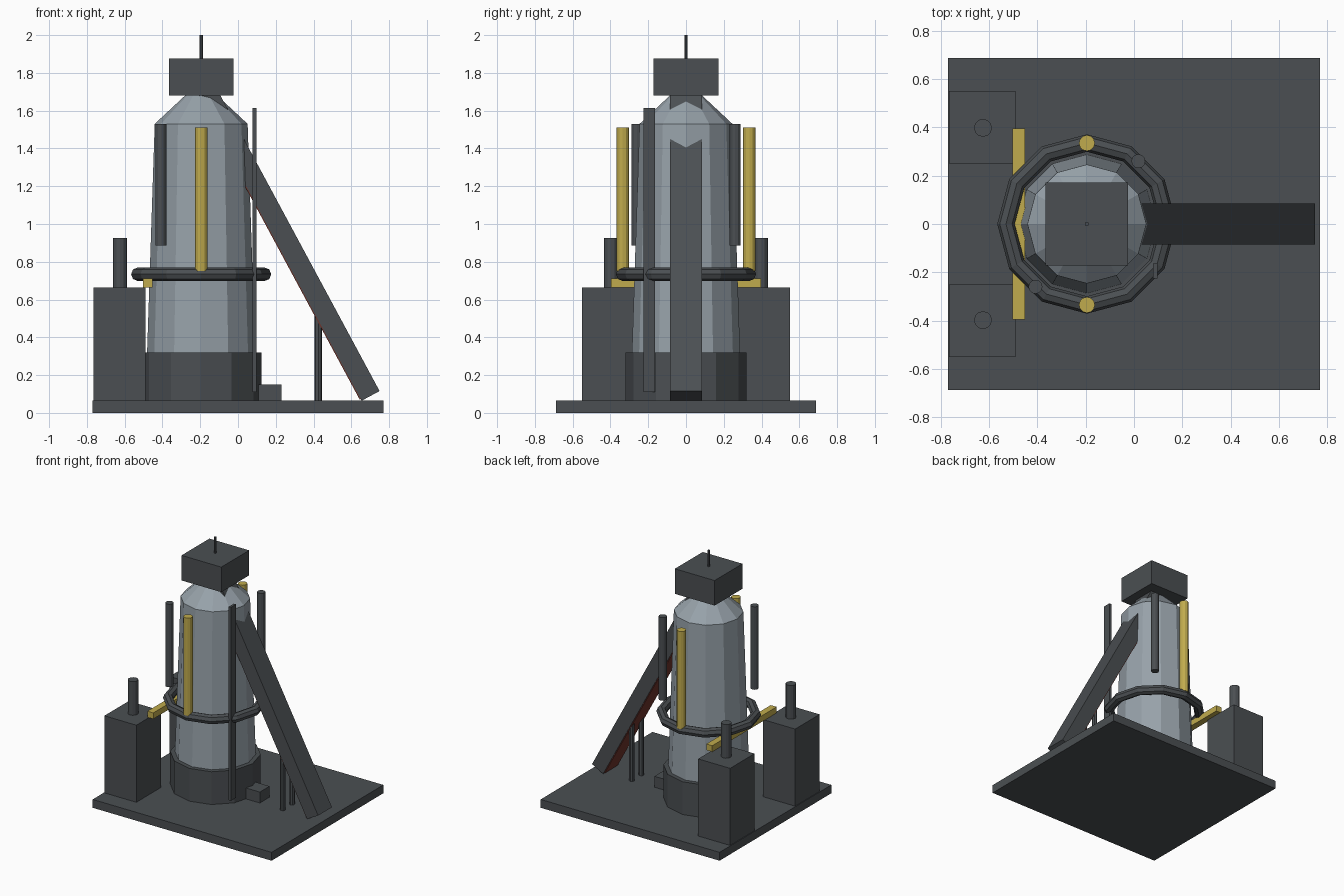
import bpy, bmesh, math
from mathutils import Vector, Matrix

if "Cube" in bpy.data.objects:
    bpy.data.objects.remove(bpy.data.objects["Cube"])

AXIS = -0.195  # x of the tower's centre line
GROUND = 0.065  # top of the base slab


def material(name, color):
    m = bpy.data.materials.new(name)
    m.use_nodes = True
    m.diffuse_color = (*color, 1)
    m.node_tree.nodes["Principled BSDF"].inputs["Base Color"].default_value = (*color, 1)
    return m


DARK = material("dark grey metal", (0.07, 0.078, 0.085))
STEEL = material("pale steel", (0.31, 0.36, 0.40))
YELLOW = material("safety yellow", (0.53, 0.41, 0.075))
RED = material("dark red", (0.16, 0.035, 0.025))


def finish(bm, name, mat):
    bmesh.ops.recalc_face_normals(bm, faces=bm.faces)
    mesh = bpy.data.meshes.new(name)
    bm.to_mesh(mesh)
    bm.free()
    mesh.materials.append(mat)
    ob = bpy.data.objects.new(name, mesh)
    bpy.context.collection.objects.link(ob)
    return ob


def box(name, mat, x, y, z):
    """Box from (min, max) ranges."""
    bm = bmesh.new()
    bmesh.ops.create_cube(bm, size=1)
    for v in bm.verts:
        v.co = [r[0] + (r[1] - r[0]) * (c + 0.5) for r, c in zip((x, y, z), v.co)]
    return finish(bm, name, mat)


def tube(name, mat, x, y, z, r1, r2=None, sides=12):
    """Upright cylinder or cone between two heights."""
    bm = bmesh.new()
    bmesh.ops.create_cone(bm, cap_ends=True, segments=sides, radius1=r1,
                          radius2=r1 if r2 is None else r2, depth=z[1] - z[0],
                          matrix=Matrix.Translation((x, y, (z[0] + z[1]) / 2)))
    return finish(bm, name, mat)


def lathe(name, mat, profile, closed=False, sides=12):
    """Revolve (radius, height) points around the tower axis."""
    bm = bmesh.new()
    rings = []
    for i in range(sides):
        a = math.tau * i / sides
        rings.append([bm.verts.new((AXIS + r * math.cos(a), r * math.sin(a), z))
                      for r, z in profile])
    n = len(profile)
    for i in range(sides):
        p, q = rings[i], rings[(i + 1) % sides]
        for j in range(n if closed else n - 1):
            k = (j + 1) % n
            bm.faces.new((p[j], q[j], q[k], p[k]))
    if not closed:
        bm.faces.new([r[0] for r in rings])
        bm.faces.new([r[-1] for r in rings])
    return finish(bm, name, mat)


# Base slab and tower
box("base_slab", DARK, (-0.77, 0.77), (-0.687, 0.687), (0, GROUND))
lathe("tower_footing", DARK, [(0.32, GROUND), (0.32, 0.32)])
lathe("tower_body", STEEL, [(0.287, 0.3), (0.246, 1.53), (0.08, 1.685)])
box("tower_head", DARK, (AXIS - 0.171, AXIS + 0.171), (-0.171, 0.171), (1.68, 1.875))
tube("mast", DARK, AXIS, 0, (1.875, 2.0), 0.009, sides=8)

# Ring pipe around the tower
lathe("ring_pipe", DARK,
      [(0.335 + 0.036 * math.cos(math.tau * i / 8), 0.734 + 0.036 * math.sin(math.tau * i / 8))
       for i in range(8)], closed=True)

# Yellow pipes, tanks with stacks, beam legs: mirrored pairs
for side, s in (("right", -1), ("left", 1)):
    back = "front" if s < 0 else "back"
    tube(back + "_yellow_pipe", YELLOW, AXIS, s * 0.335, (0.75, 1.51), 0.033)
    box(back + "_tank", DARK, (-0.765, -0.49), sorted((s * 0.25, s * 0.55)), (GROUND, 0.665))
    tube(back + "_tank_stack", DARK, -0.625, s * 0.398, (0.665, 0.927), 0.037)
    tube(back + "_beam_leg", DARK, 0.425, s * 0.058, (GROUND, 0.53), 0.02, sides=8)
    # Hanging pipes sit on opposite corners of the tower
    tube(back + "_dark_pipe", DARK, AXIS + s * 0.213, s * 0.26, (0.885, 1.53), 0.029)

box("yellow_cross_bar", YELLOW, (-0.503, -0.452), (-0.396, 0.396), (0.665, 0.712))
box("ladder_strip", DARK, (0.078, 0.097), (-0.226, -0.163), (0.11, 1.615))
box("footing_box", DARK, (0.06, 0.23), (-0.06, 0.06), (GROUND, 0.15))

# Slanted beam from the slab up into the head, with a red plate underneath
foot = Vector((0.702, 0, 0.09))
top = Vector((-0.165, 0, 1.70))
along = (top - foot).normalized()
across = Vector((along.z, 0, -along.x))
slant = Matrix((across, Vector((0, 1, 0)), along)).transposed().to_4x4()
slant.translation = foot
length = (top - foot).length
box("slanted_beam", DARK, (-0.054, 0.054), (-0.085, 0.085), (0, length)).matrix_world = slant
box("beam_underplate", RED, (-0.06, -0.054), (-0.08, 0.08),
    (0.01, length * 0.72)).matrix_world = slant
